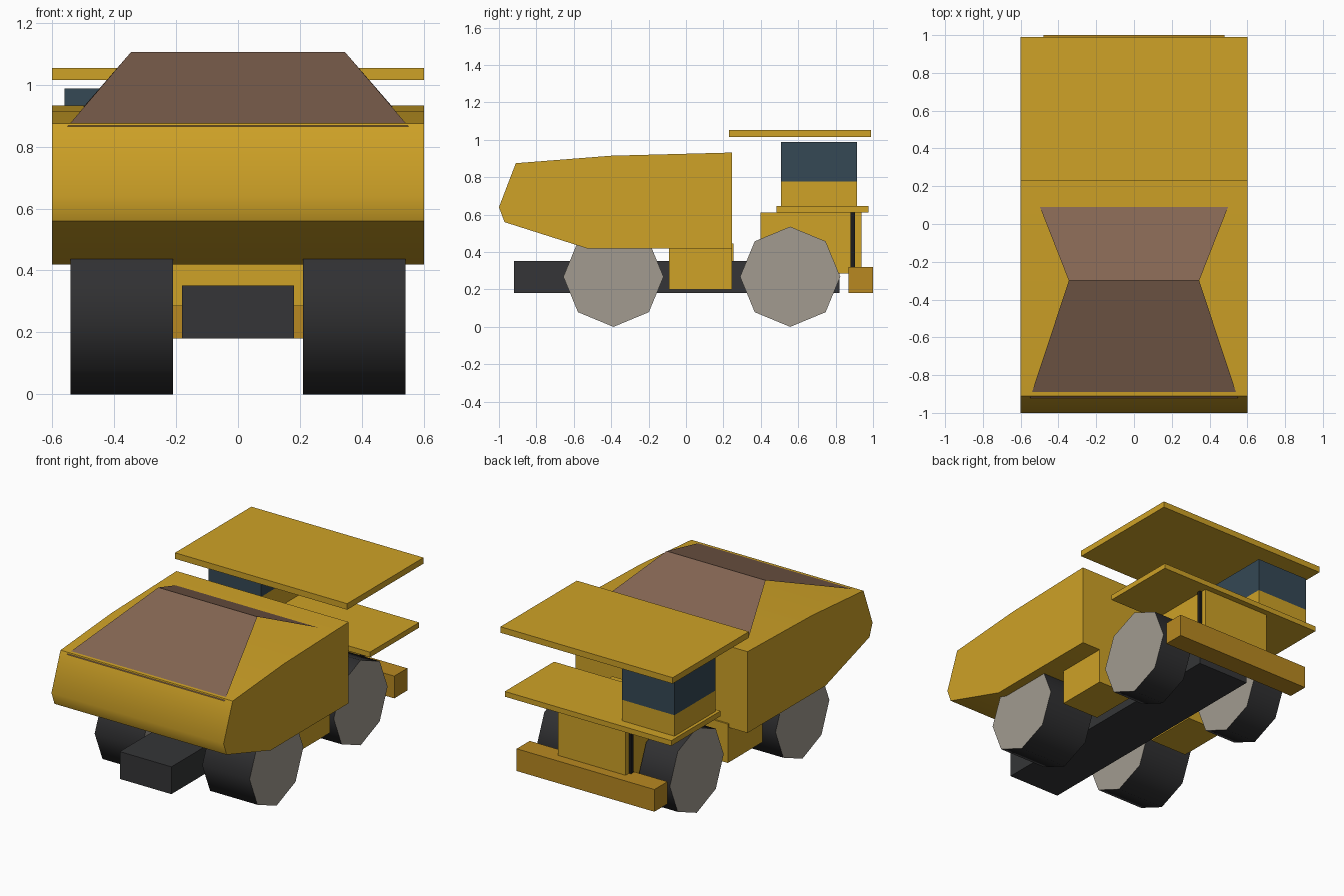
import bpy, bmesh, math
from mathutils import Matrix

if "Cube" in bpy.data.objects:
    bpy.data.objects.remove(bpy.data.objects["Cube"])


def material(name, rgb):
    m = bpy.data.materials.new(name)
    m.diffuse_color = (*rgb, 1)
    m.use_nodes = True
    m.node_tree.nodes["Principled BSDF"].inputs["Base Color"].default_value = m.diffuse_color
    return m


YELLOW = material("yellow_paint", (0.62, 0.36, 0.02))
OCHRE = material("bumper_paint", (0.48, 0.25, 0.015))
DARK = material("dark_steel", (0.035, 0.036, 0.038))
BLACK = material("grille_black", (0.012, 0.012, 0.012))
GLASS = material("glass", (0.035, 0.065, 0.09))
ROCK = material("rock", (0.23, 0.13, 0.085))
RUBBER = material("rubber", (0.03, 0.03, 0.032))
HUB = material("hub_grey", (0.36, 0.33, 0.28))


def finish(name, bm, mats, smooth_angle=None):
    """Turn a bmesh into an object, smoothing edges under the given angle."""
    if smooth_angle:
        bmesh.ops.recalc_face_normals(bm, faces=bm.faces)
        for f in bm.faces:
            f.smooth = True
        for e in bm.edges:
            e.smooth = e.calc_face_angle(0) < math.radians(smooth_angle)
    me = bpy.data.meshes.new(name)
    bm.to_mesh(me)
    bm.free()
    for m in mats:
        me.materials.append(m)
    ob = bpy.data.objects.new(name, me)
    bpy.context.collection.objects.link(ob)
    return ob


def box(name, x, y, z, mat):
    """Box from (min, max) ranges."""
    bm = bmesh.new()
    size = [r[1] - r[0] for r in (x, y, z)]
    mid = [(r[0] + r[1]) / 2 for r in (x, y, z)]
    bmesh.ops.create_cube(bm, size=1, matrix=Matrix.Translation(mid) @ Matrix.Diagonal((*size, 1)))
    return finish(name, bm, [mat])


def wheel(name, x0, x1, y, r=0.268):
    """Eight-sided wheel with grey faces."""
    bm = bmesh.new()
    place = Matrix.Translation(((x0 + x1) / 2, y, r)) @ Matrix.Rotation(math.pi / 2, 4, 'Y')
    bmesh.ops.create_cone(bm, cap_ends=True, segments=8, radius1=r, radius2=r,
                          depth=abs(x1 - x0), matrix=place)
    for f in bm.faces:
        f.material_index = 1 if len(f.verts) == 8 else 0
    return finish(name, bm, [RUBBER, HUB], 46)


# Dump body: side profile (y, z) extruded across x
profile = [(-1.0, 0.64), (-0.91, 0.875), (-0.4, 0.915), (0.245, 0.932),
           (0.245, 0.42), (-0.53, 0.42), (-0.97, 0.56)]
bm = bmesh.new()
face = bm.faces.new([bm.verts.new((-0.6, y, z)) for y, z in profile])
ext = bmesh.ops.extrude_face_region(bm, geom=[face], use_keep_orig=True)
bmesh.ops.translate(bm, vec=(1.2, 0, 0),
                    verts=[v for v in ext["geom"] if isinstance(v, bmesh.types.BMVert)])
finish("dump_body", bm, [YELLOW], 46)

# Load: two sloping sheets meeting at a ridge
bm = bmesh.new()
rows = [[bm.verts.new((s * w, y, z)) for s in (-1, 1)]
        for w, y, z in ((0.55, -0.92, 0.865), (0.345, -0.3, 1.105), (0.553, 0.23, 0.865))]
for a, b in zip(rows, rows[1:]):
    bm.faces.new((a[0], a[1], b[1], b[0]))
finish("rock_load", bm, [ROCK])

# Chassis, engine and bumper
box("chassis", (-0.18, 0.18), (-0.92, 0.82), (0.18, 0.352), DARK)
box("engine_hood", (-0.235, 0.235), (0.397, 0.937), (0.285, 0.612), YELLOW)
box("grille_band", (-0.25, 0.25), (0.88, 0.903), (0.30, 0.612), BLACK)
box("bumper", (-0.48, 0.48), (0.87, 1.0), (0.18, 0.32), OCHRE)

# Deck, cab and canopy
box("deck", (-0.58, 0.58), (0.485, 0.975), (0.612, 0.645), YELLOW)
box("cab_base", (-0.56, -0.195), (0.507, 0.915), (0.645, 0.777), YELLOW)
box("cab_windows", (-0.56, -0.195), (0.507, 0.915), (0.777, 0.988), GLASS)
box("canopy", (-0.6, 0.6), (0.23, 0.99), (1.015, 1.053), YELLOW)

# Side tanks
box("right_tank", (0.21, 0.47), (-0.09, 0.245), (0.2, 0.43), YELLOW)
box("left_tank", (-0.47, -0.21), (-0.09, 0.255), (0.2, 0.445), YELLOW)

# Wheels: wide pair under the body, narrower pair under the cab
for side, s in (("left", -1), ("right", 1)):
    wheel(side + "_wide_wheel", s * 0.21, s * 0.54, -0.388)
    wheel(side + "_steer_wheel", s * 0.245, s * 0.465, 0.557)
